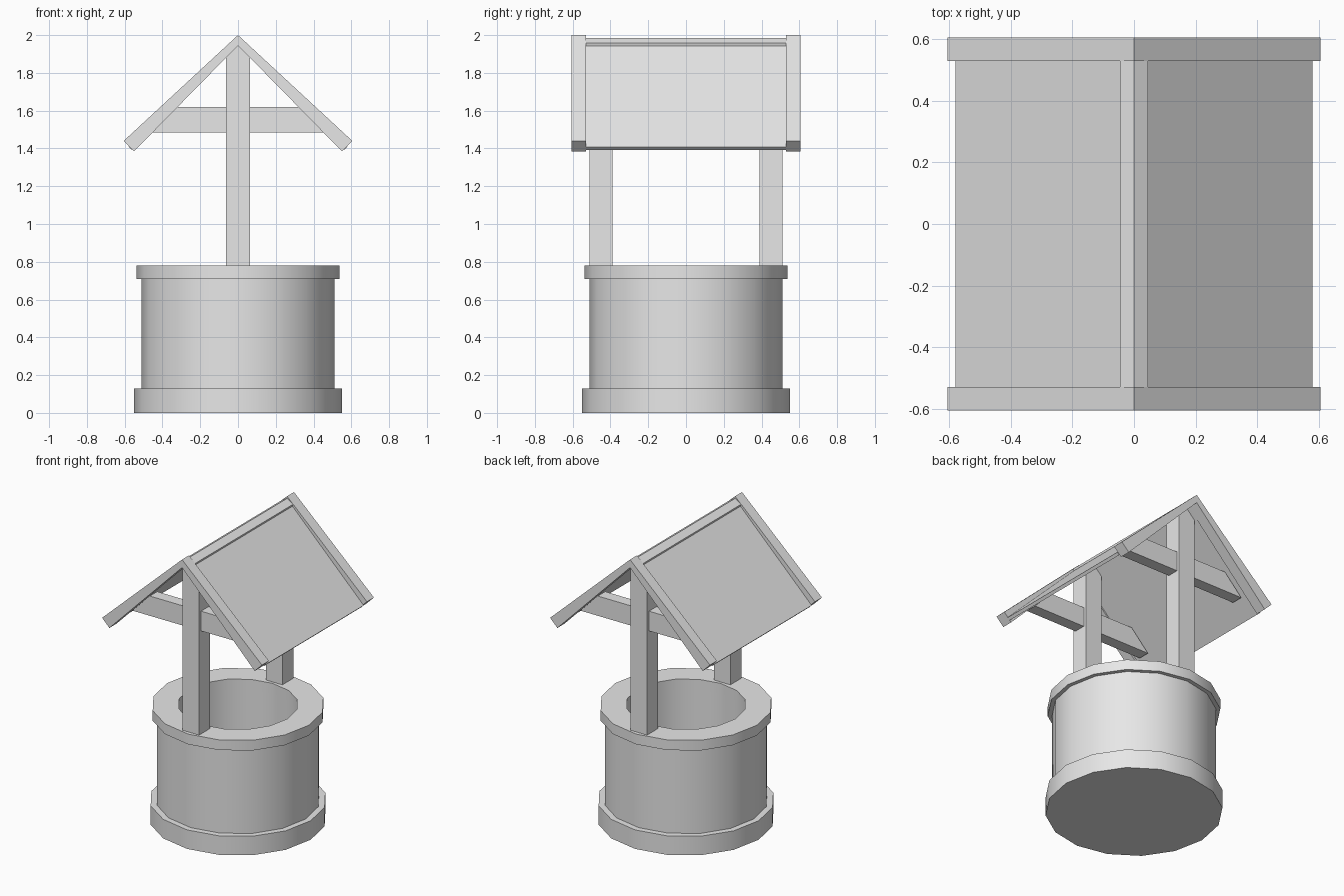
import bpy
import bmesh
import math

cube = bpy.data.objects.get("Cube")
if cube:
    bpy.data.objects.remove(cube, do_unlink=True)

grey = bpy.data.materials.new("plain grey")
grey.use_nodes = True
colour = (0.8, 0.8, 0.8, 1)
grey.diffuse_color = colour
grey.node_tree.nodes["Principled BSDF"].inputs["Base Color"].default_value = colour

SIDES = 16


def finish(name, bm):
    """Turn a bmesh into a named grey object."""
    bmesh.ops.recalc_face_normals(bm, faces=bm.faces)
    mesh = bpy.data.meshes.new(name)
    bm.to_mesh(mesh)
    bm.free()
    mesh.materials.append(grey)
    obj = bpy.data.objects.new(name, mesh)
    bpy.context.collection.objects.link(obj)
    return obj


def lathe(name, profile):
    """Spin a closed (radius, z) profile around the z axis, smooth round the sides."""
    bm = bmesh.new()
    verts = [bm.verts.new((r, 0, z)) for r, z in profile]
    edges = [bm.edges.new((verts[i - 1], v)) for i, v in enumerate(verts)]
    bmesh.ops.spin(bm, geom=verts + edges, axis=(0, 0, 1), cent=(0, 0, 0),
                   angle=math.tau, steps=SIDES, use_duplicate=False)
    bmesh.ops.remove_doubles(bm, verts=bm.verts, dist=0.0005)
    obj = finish(name, bm)
    bpy.ops.object.select_all(action="DESELECT")
    obj.select_set(True)
    bpy.context.view_layer.objects.active = obj
    bpy.ops.object.shade_smooth_by_angle(angle=math.radians(35))
    return obj


def gable(name, half, y0, y1):
    """Extrude along y an outline given by its +x half and mirrored to -x."""
    outline = half + [(-x, z) for x, z in reversed(half) if x > 0]
    bm = bmesh.new()
    face = bm.faces.new([bm.verts.new((x, y0, z)) for x, z in outline])
    out = bmesh.ops.extrude_face_region(bm, geom=[face])
    moved = [g for g in out["geom"] if isinstance(g, bmesh.types.BMVert)]
    bmesh.ops.translate(bm, vec=(0, y1 - y0, 0), verts=moved)
    return finish(name, bm)


# Round well: solid footing, hollow wall and overhanging rim
lathe("footing", [(0, 0), (0.55, 0), (0.55, 0.13), (0, 0.13)])
lathe("wall", [(0.375, 0.12), (0.51, 0.12), (0.51, 0.71), (0.375, 0.71)])
lathe("rim", [(0.373, 0.71), (0.537, 0.71), (0.537, 0.78), (0.373, 0.78)])

# Posts, braces and gable boards at each end
post = [(0, 1.945), (0.0625, 1.882), (0.0625, 0.76)]
brace = [(0.325, 1.62), (0.457, 1.485)]
board = [(0, 2.0), (0.605, 1.44), (0.55, 1.385), (0, 1.945)]
for side, s in (("front", -1), ("back", 1)):
    gable(side + "_post", post, s * 0.39, s * 0.51)
    gable(side + "_brace", brace, s * 0.41, s * 0.49)
    gable(side + "_gable_board", board, s * 0.53, s * 0.605)

# Roof panels and ridge cap between the gable boards
gable("roof_panels", [(0, 1.983), (0.58, 1.408), (0.565, 1.393), (0, 1.953)], -0.53, 0.53)
gable("ridge_cap", [(0, 1.985), (0.046, 1.957), (0.042, 1.943), (0, 1.97)], -0.53, 0.53)
